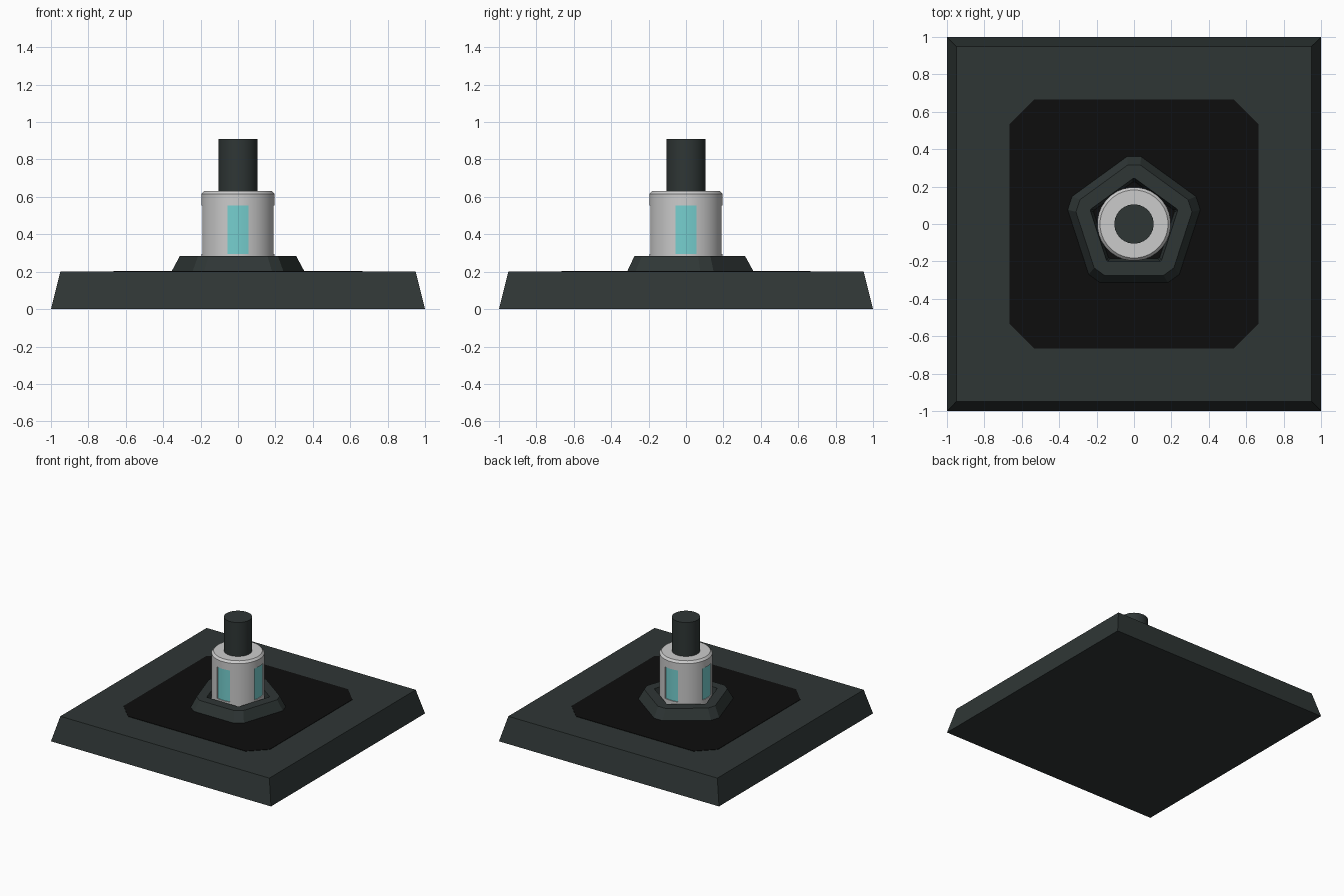
import bpy, bmesh, math
from mathutils import Matrix

cube = bpy.data.objects.get("Cube")
if cube:
    bpy.data.objects.remove(cube, do_unlink=True)


def material(name, rgb):
    m = bpy.data.materials.new(name)
    m.use_nodes = True
    m.diffuse_color = (*rgb, 1)
    m.node_tree.nodes["Principled BSDF"].inputs["Base Color"].default_value = (*rgb, 1)
    return m


slate = material("dark slate", (0.028, 0.037, 0.036))
black = material("black", (0.004, 0.004, 0.004))
silver = material("light grey", (0.6, 0.6, 0.6))
teal = material("teal", (0.18, 0.62, 0.62))


def loft(bm, loops, close=False):
    """Skin (outline, z) loops; cap both ends, or join last to first."""
    rings = [[bm.verts.new((x, y, z)) for x, y in pts] for pts, z in loops]
    n = len(rings[0])
    pairs = list(zip(rings, rings[1:]))
    if close:
        pairs.append((rings[-1], rings[0]))
    else:
        bm.faces.new(rings[0][::-1])
        bm.faces.new(rings[-1])
    for a, b in pairs:
        for i in range(n):
            j = (i + 1) % n
            bm.faces.new((a[i], a[j], b[j], b[i]))
    bmesh.ops.recalc_face_normals(bm, faces=bm.faces)


def finish(bm, name, mats, smooth=False):
    mesh = bpy.data.meshes.new(name)
    bm.to_mesh(mesh)
    bm.free()
    ob = bpy.data.objects.new(name, mesh)
    bpy.context.collection.objects.link(ob)
    for m in mats:
        mesh.materials.append(m)
    if smooth:
        bpy.ops.object.select_all(action='DESELECT')
        ob.select_set(True)
        bpy.context.view_layer.objects.active = ob
        bpy.ops.object.shade_smooth_by_angle(angle=math.radians(30))
    return ob


def circle(r, n=32):
    return [(r * math.cos((i + .5) * math.tau / n), r * math.sin((i + .5) * math.tau / n))
            for i in range(n)]


def square(h, cut=0):
    if not cut:
        return [(-h, -h), (h, -h), (h, h), (-h, h)]
    c = h - cut
    return [(-c, -h), (c, -h), (h, -c), (h, c), (c, h), (-c, h), (-h, c), (-h, -c)]


def pentagon(apothem, cut_radius):
    """Pentagon pointing to +y with its corners cut off at cut_radius."""
    half = (apothem / math.cos(math.pi / 5) - cut_radius) * math.tan(math.radians(54))
    pts = []
    for k in range(5):
        a = math.pi / 2 + k * math.tau / 5
        for s in (-half, half):
            pts.append((cut_radius * math.cos(a) - s * math.sin(a),
                        cut_radius * math.sin(a) + s * math.cos(a)))
    return pts


# Sloped square base
bm = bmesh.new()
loft(bm, [(square(1.0), 0), (square(0.95), 0.2)])
finish(bm, "base", [slate])

# Thin dark panel with cut corners
bm = bmesh.new()
loft(bm, [(square(0.665, 0.13), 0.198), (square(0.665, 0.13), 0.203)])
finish(bm, "base_panel", [black])

# Hollow five-sided collar
bm = bmesh.new()
loft(bm, [(pentagon(0.315, 0.362), 0.2), (pentagon(0.275, 0.315), 0.285),
          (pentagon(0.2, 0.244), 0.285), (pentagon(0.185, 0.225), 0.2)], close=True)
finish(bm, "collar", [slate])

# Round housing with four recessed windows
R = 0.197
bm = bmesh.new()
loft(bm, [(circle(R), 0.2), (circle(R), 0.295), (circle(R), 0.555),
          (circle(R), 0.615), (circle(0.182), 0.632)])


def in_window(face):
    c = face.calc_center_median()
    off_axis = min(abs(c.x), abs(c.y))
    return 0.3 < c.z < 0.55 and off_axis < 0.05


panes = [f for f in bm.faces if in_window(f)]
bmesh.ops.delete(bm, geom=[], context='FACES')
extruded = bmesh.ops.extrude_face_region(bm, geom=panes)["geom"]
new_verts = [g for g in extruded if isinstance(g, bmesh.types.BMVert)]
bmesh.ops.delete(bm, geom=[f for f in panes if f.is_valid], context='FACES')
bmesh.ops.transform(bm, matrix=Matrix.Diagonal((0.965, 0.965, 1, 1)), verts=new_verts)
for g in extruded:
    if isinstance(g, bmesh.types.BMFace) and g.is_valid:
        g.material_index = 1
bmesh.ops.recalc_face_normals(bm, faces=bm.faces)
finish(bm, "housing", [silver, teal], smooth=True)

# Upright rod
bm = bmesh.new()
loft(bm, [(circle(0.105), 0.6), (circle(0.105), 0.91)])
finish(bm, "rod", [slate], smooth=True)
